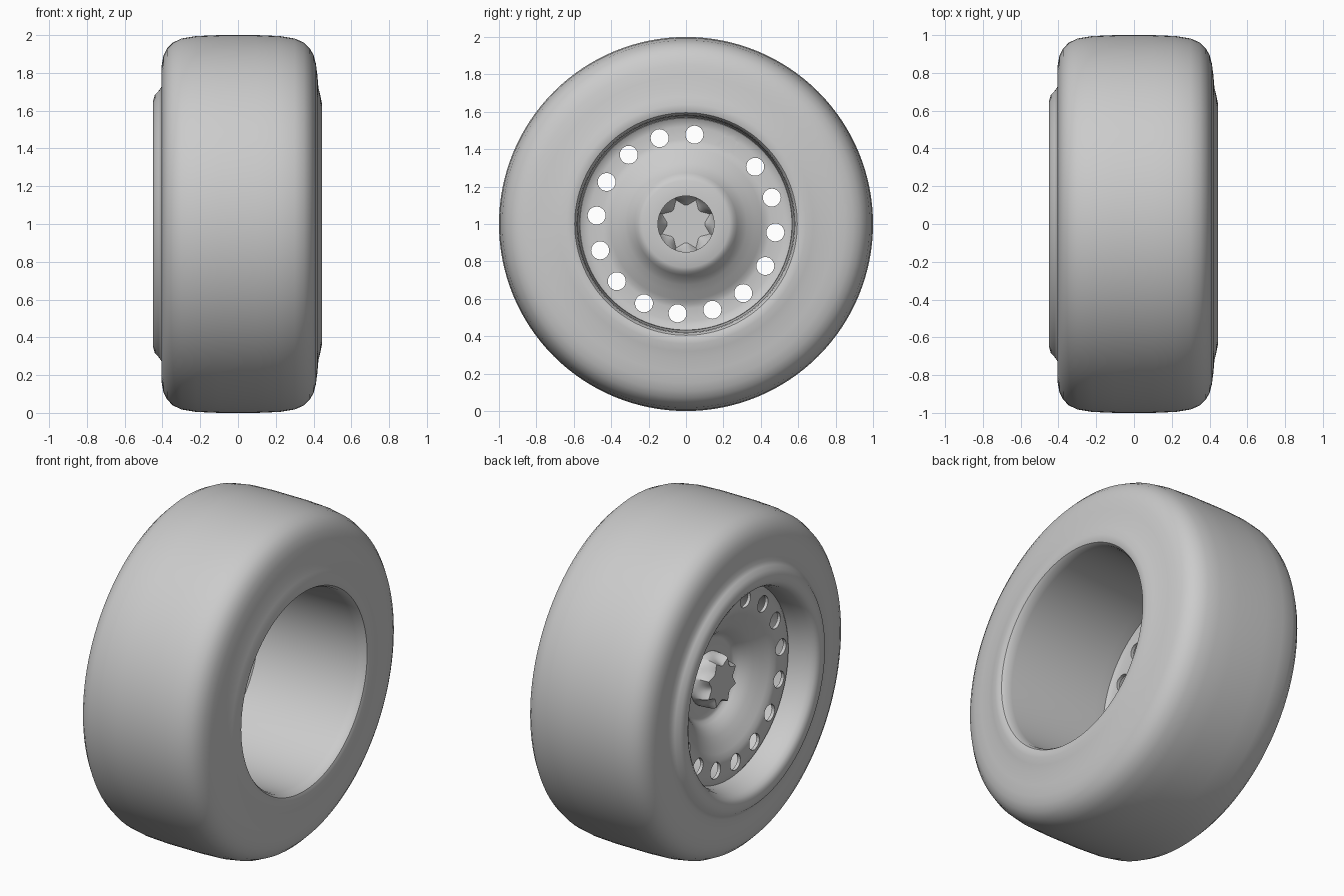
import bpy, bmesh, math

SEGMENTS = 128
AXLE_Z = 1.0

if "Cube" in bpy.data.objects:
    bpy.data.objects.remove(bpy.data.objects["Cube"], do_unlink=True)

grey = bpy.data.materials.new("plain grey")
grey.use_nodes = True
grey.diffuse_color = (0.6, 0.6, 0.6, 1)
grey.node_tree.nodes["Principled BSDF"].inputs["Base Color"].default_value = grey.diffuse_color


def lathe(name, profile, closed=False, fill_end=False, sharp=35):
    """Turn (x, radius, scallop depth) points around the x axle."""
    bm = bmesh.new()
    rings = []
    for x, radius, *depth in profile:
        ring = []
        for i in range(SEGMENTS):
            a = math.tau * i / SEGMENTS
            r = radius * (1 - (depth[0] if depth else 0) * abs(math.cos(4 * a)))
            ring.append(bm.verts.new((x, r * math.cos(a), r * math.sin(a))))
        rings.append(ring)
    pairs = list(zip(rings, rings[1:]))
    if closed:
        pairs.append((rings[-1], rings[0]))
    for a, b in pairs:
        for i in range(SEGMENTS):
            j = (i + 1) % SEGMENTS
            bm.faces.new((a[i], a[j], b[j], b[i]))
    if fill_end:
        bm.faces.new(rings[-1])
    bmesh.ops.recalc_face_normals(bm, faces=bm.faces)
    mesh = bpy.data.meshes.new(name)
    bm.to_mesh(mesh)
    bm.free()
    mesh.materials.append(grey)
    obj = bpy.data.objects.new(name, mesh)
    obj.location.z = AXLE_Z
    bpy.context.collection.objects.link(obj)
    smooth(obj, sharp)
    return obj


def activate(obj):
    bpy.ops.object.select_all(action="DESELECT")
    obj.select_set(True)
    bpy.context.view_layer.objects.active = obj


def smooth(obj, angle):
    activate(obj)
    bpy.ops.object.shade_smooth_by_angle(angle=math.radians(angle))


# Tyre and rim barrel as one closed turned section
lathe("tyre_and_rim", [
    (-.435, .60), (-.448, .62), (-.45, .65), (-.44, .685), (-.42, .705), (-.406, .725),
    (-.405, .78), (-.404, .84), (-.395, .89), (-.375, .93), (-.345, .96), (-.30, .982),
    (-.22, .995), (-.1, 1), (.1, 1), (.22, .995), (.30, .982), (.35, .96), (.38, .93),
    (.40, .895), (.412, .85), (.42, .79), (.426, .72), (.436, .68), (.444, .64),
    (.445, .615), (.438, .595), (.42, .583), (.38, .578), (-.2, .572), (-.28, .567),
    (-.35, .572), (-.41, .585),
], closed=True)

# Dished wheel disc, given a sheet thickness
disc = lathe("wheel_disc", [
    (-.265, .572), (-.28, .55), (-.285, .52), (-.285, .45), (-.28, .425), (-.265, .40),
    (-.24, .36), (-.215, .32), (-.19, .29), (-.16, .265), (-.14, .25), (-.13, .23),
    (-.13, .15),
], sharp=40)
shell = disc.modifiers.new("sheet", "SOLIDIFY")
shell.thickness = .02
shell.offset = 0

# Ring of round vent holes
bm = bmesh.new()
HOLES = 16
for i in range(HOLES):
    a = math.radians(84.6) + math.tau * i / HOLES
    made = bmesh.ops.create_cone(bm, cap_ends=True, segments=24, radius1=.048, radius2=.048, depth=.2)
    for v in made["verts"]:
        x, y, z = v.co
        v.co = (z - .28, y + .48 * math.cos(a), x + .48 * math.sin(a))
bmesh.ops.recalc_face_normals(bm, faces=bm.faces)
mesh = bpy.data.meshes.new("vent_cutter")
bm.to_mesh(mesh)
bm.free()
mesh.materials.append(grey)
cutter = bpy.data.objects.new("vent_cutter", mesh)
cutter.location.z = AXLE_Z
cutter.hide_render = True
bpy.context.collection.objects.link(cutter)
cut = disc.modifiers.new("vents", "BOOLEAN")
cut.object = cutter
cut.solver = "EXACT"
activate(disc)
for name in ("sheet", "vents"):
    bpy.ops.object.modifier_apply(modifier=name)
bpy.data.objects.remove(cutter, do_unlink=True)
smooth(disc, 40)

# Hollow scalloped hub cap with a flat end
lathe("hub_cap", [
    (-.13, .155), (-.16, .155), (-.18, .154, .07), (-.205, .152, .17),
    (-.23, .146, .25), (-.24, .138, .27),
], fill_end=True, sharp=30)
